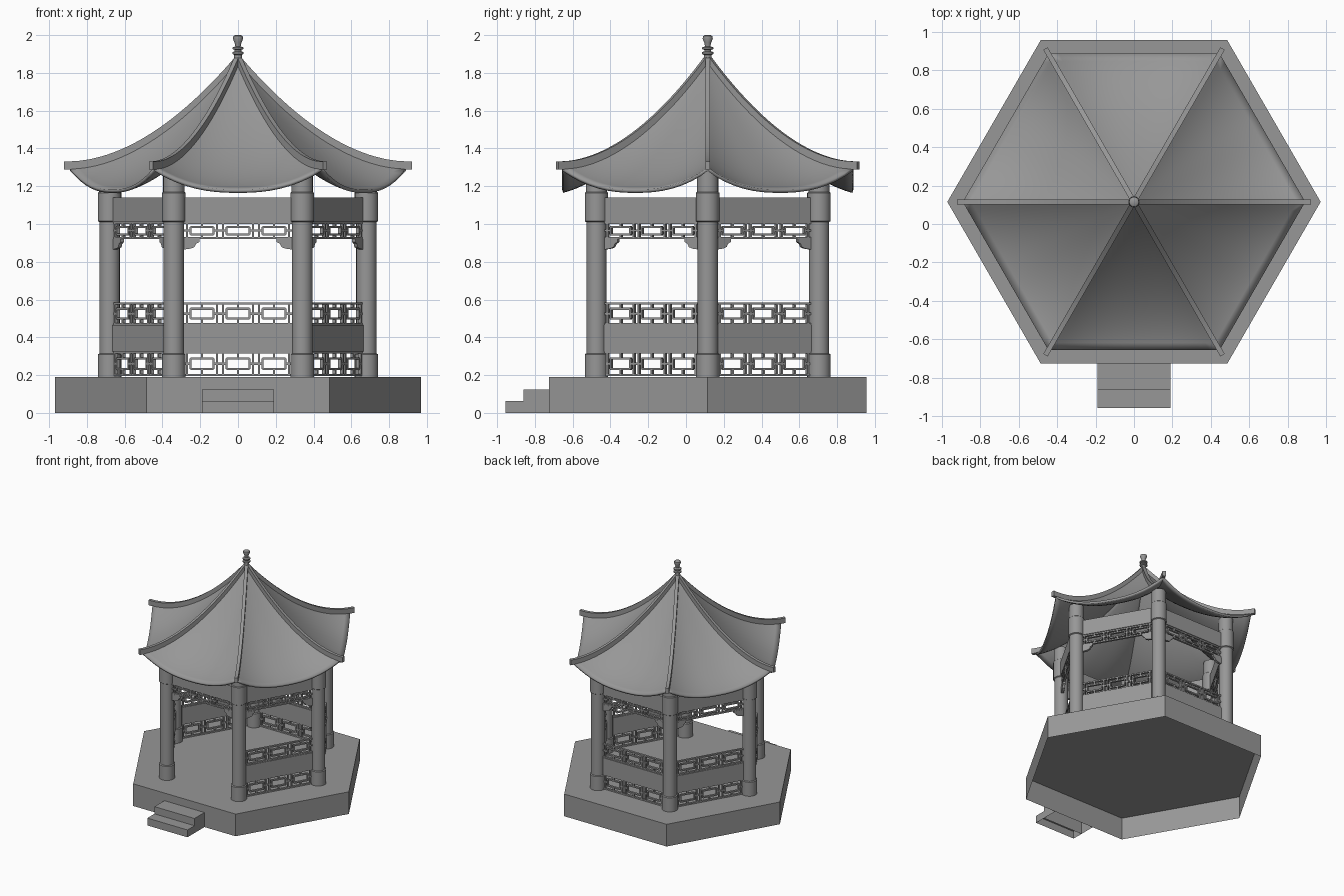
import bpy, bmesh
from math import cos, sin, pi, radians, sqrt
from mathutils import Matrix, Vector

if "Cube" in bpy.data.objects:
    bpy.data.objects.remove(bpy.data.objects["Cube"])

CY = 0.115            # centre of the hexagon
R_COL = 0.68          # column ring radius
R_ROOF = 0.89         # eave corner radius
APO = sqrt(3) / 2     # hexagon apothem ratio

stone = bpy.data.materials.new("stone_grey")
stone.use_nodes = True
GREY = (0.31, 0.31, 0.31, 1)
stone.diffuse_color = GREY
stone.node_tree.nodes["Principled BSDF"].inputs["Base Color"].default_value = GREY


def to_mesh(bm, name, smooth=False):
    bmesh.ops.recalc_face_normals(bm, faces=bm.faces)
    mesh = bpy.data.meshes.new(name)
    bm.to_mesh(mesh)
    bm.free()
    mesh.materials.append(stone)
    if smooth:
        mesh.shade_smooth()
        mesh.set_sharp_from_angle(angle=radians(35))
    return mesh


def place(mesh, name, turn=0, y=CY):
    ob = bpy.data.objects.new(name, mesh)
    ob.location.y = y
    ob.rotation_euler.z = turn
    bpy.context.scene.collection.objects.link(ob)
    return ob


def box(bm, x0, x1, y0, y1, z0, z1):
    size = Matrix.Diagonal((x1 - x0, y1 - y0, z1 - z0, 1))
    mid = Vector((x0 + x1, y0 + y1, z0 + z1)) / 2
    return bmesh.ops.create_cube(bm, size=1, matrix=Matrix.Translation(mid) @ size)["verts"]


def extrude(bm, points, move):
    face = bm.faces.new([bm.verts.new(p) for p in points])
    new = bmesh.ops.extrude_face_region(bm, geom=[face], use_keep_orig=True)["geom"]
    bmesh.ops.translate(bm, vec=move, verts=[g for g in new if isinstance(g, bmesh.types.BMVert)])
    return face


def lathe(profile, name, steps=24):
    bm = bmesh.new()
    verts = [bm.verts.new((r, 0, z)) for r, z in profile]
    edges = [bm.edges.new(pair) for pair in zip(verts, verts[1:])]
    bmesh.ops.spin(bm, geom=verts + edges, axis=(0, 0, 1), cent=(0, 0, 0),
                   angle=2 * pi, steps=steps)
    bmesh.ops.remove_doubles(bm, verts=bm.verts, dist=0.0002)
    return to_mesh(bm, name, True)


# Platform, open underneath
bm = bmesh.new()
hexagon = [(0.97 * cos(k * pi / 3), 0.97 * sin(k * pi / 3), 0) for k in range(6)]
under = extrude(bm, hexagon, (0, 0, 0.19))
bmesh.ops.delete(bm, geom=[under], context='FACES_ONLY')
place(to_mesh(bm, "platform"), "platform")

# Entrance steps, open underneath
for name, y0, y1, top in (("lower_step", -0.955, -0.86, 0.063), ("upper_step", -0.86, -0.726, 0.125)):
    bm = bmesh.new()
    box(bm, -0.19, 0.19, y0, y1, 0, top)
    low = [f for f in bm.faces if f.calc_center_median().z < 0.001]
    bmesh.ops.delete(bm, geom=low, context='FACES_ONLY')
    place(to_mesh(bm, name), name, y=0)

# Columns with a foot sleeve and a head sleeve
column = lathe([(0, 0.19), (0.062, 0.19), (0.062, 0.31), (0.054, 0.315), (0.054, 1.01),
                (0.062, 1.015), (0.062, 1.165), (0.056, 1.17), (0.056, 1.28), (0, 1.28)], "column")
for k in range(6):
    ob = place(column, f"column_{k + 1}")
    ob.location.x = R_COL * cos(k * pi / 3)
    ob.location.y += R_COL * sin(k * pi / 3)

# Panels between columns, modelled on the front side and turned around
HALF = 0.285
WALL = -R_COL * APO


def lattice(bm, z0, z1):
    bar, d, units = 0.011, 0.009, 3
    w = 2 * HALF / units
    mid, h = (z0 + z1) / 2, z1 - z0

    def strip(xa, xb, za, zb):
        box(bm, xa, xb, WALL - d, WALL + d, za, zb)

    strip(-HALF, HALF, z0, z0 + bar)
    strip(-HALF, HALF, z1 - bar, z1)
    for i in range(units):
        c = -HALF + w * (i + 0.5)
        rw, rh = w * 0.32, h * 0.22
        for s in (-1, 1):
            # unit posts, inner ring and its links
            post = c + s * w * 0.42
            strip(post - bar / 2, post + bar / 2, z0, z1)
            strip(c + s * rw - bar / 2, c + s * rw + bar / 2, mid - rh, mid + rh)
            strip(c - rw, c + rw, mid + s * rh - bar / 2, mid + s * rh + bar / 2)
            a, b = sorted((c + s * rw, c + s * w / 2))
            strip(a, b, mid - bar / 2, mid + bar / 2)
            a, b = sorted((mid + s * rh, mid + s * h / 2))
            strip(c - bar / 2, c + bar / 2, a, b)


def beam(z0, z1):
    bm = bmesh.new()
    box(bm, -HALF, HALF, WALL - 0.015, WALL + 0.015, z0, z1)
    return bm


top_beam = to_mesh(beam(1.01, 1.14), "top_beam")
rail_board = to_mesh(beam(0.325, 0.465), "rail_board")

bm = bmesh.new()
lattice(bm, 0.92, 1.01)
top_lattice = to_mesh(bm, "top_lattice")

bm = bmesh.new()
lattice(bm, 0.195, 0.325)
lattice(bm, 0.465, 0.585)
rail_lattice = to_mesh(bm, "rail_lattice")

bm = bmesh.new()
outline = [(HALF, 0.92), (0.205, 0.92), (0.205, 0.905), (0.222, 0.895),
           (0.23, 0.878), (0.25, 0.87), (HALF, 0.865)]
for s in (-1, 1):
    extrude(bm, [(s * x, WALL - 0.01, z) for x, z in outline], (0, 0.02, 0))
bracket = to_mesh(bm, "brackets")

for k in range(6):
    parts = [top_beam, top_lattice, bracket]
    if k:  # the front side stays open as the entrance
        parts += [rail_board, rail_lattice]
    for mesh in parts:
        place(mesh, f"{mesh.name}_{k + 1}", k * pi / 3)


# Curved roof: corners sweep up, eaves sag between them
def ridge_z(t):
    return 1.30 + 0.57 * max(0, 1 - t) ** 1.85


ROWS, COLS = 20, 16
bm = bmesh.new()
for k in range(6):
    a, b = (Vector((R_ROOF * cos(q * pi / 3), R_ROOF * sin(q * pi / 3), 0)) for q in (k, k + 1))
    grid = []
    for i in range(ROWS + 1):
        t = i / ROWS
        row = []
        for j in range(COLS + 1):
            s = abs(2 * j / COLS - 1)
            p = a.lerp(b, j / COLS) * t
            p.z = ridge_z(t) - 0.118 * t ** 1.6 * (1 - s ** 2.4)
            row.append(bm.verts.new(p))
        grid.append(row)
    for i in range(ROWS):
        for j in range(COLS):
            bm.faces.new((grid[i][j], grid[i + 1][j], grid[i + 1][j + 1], grid[i][j + 1]))
bmesh.ops.remove_doubles(bm, verts=bm.verts, dist=0.0002)
roof = place(to_mesh(bm, "roof", True), "roof")
shell = roof.modifiers.new("thickness", 'SOLIDIFY')
shell.thickness = 0.018
shell.offset = -1

# Ridge ribs with tips that pass the eave
bm = bmesh.new()
loops = []
for i in range(25):
    r = 0.92 * i / 24
    z = ridge_z(r / R_ROOF)
    loops.append([bm.verts.new((r, y, z + dz)) for y, dz in
                  ((-0.013, -0.012), (0.013, -0.012), (0.013, 0.032), (-0.013, 0.032))])
for p, q in zip(loops, loops[1:]):
    for n in range(4):
        bm.faces.new((p[n], p[n - 1], q[n - 1], q[n]))
bm.faces.new(loops[0])
bm.faces.new(loops[-1])
ridge = to_mesh(bm, "ridge", True)
for k in range(6):
    place(ridge, f"ridge_{k + 1}", k * pi / 3)

# Finial
place(lathe([(0, 1.85), (0.022, 1.86), (0.02, 1.895), (0.03, 1.9), (0.03, 1.91), (0.018, 1.914),
             (0.018, 1.922), (0.03, 1.926), (0.03, 1.935), (0.014, 1.94), (0.018, 1.96),
             (0.027, 1.98), (0.025, 1.994), (0.015, 2.0), (0, 2.0)], "finial"), "finial")
